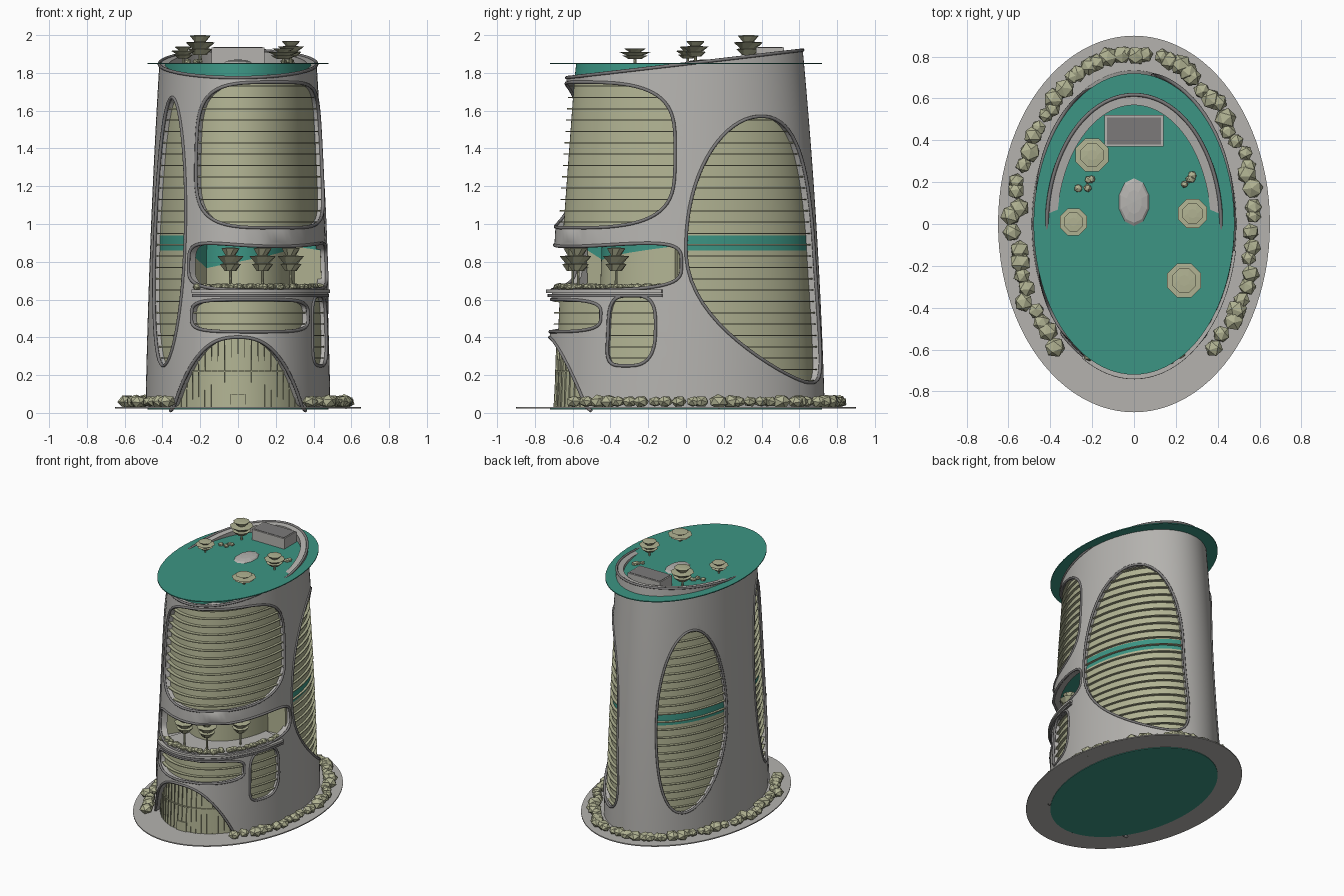
import bpy, bmesh, random
from math import sin, cos, pi, radians, copysign
from mathutils import Vector, Matrix, Euler
from mathutils.geometry import delaunay_2d_cdt

random.seed(4)
if "Cube" in bpy.data.objects:
    bpy.data.objects.remove(bpy.data.objects["Cube"])


def material(name, *colour):
    m = bpy.data.materials.new(name)
    m.use_nodes = True
    m.diffuse_color = (*colour, 1)
    m.node_tree.nodes["Principled BSDF"].inputs["Base Color"].default_value = (*colour, 1)
    return m


GREY = material("concrete grey", .46, .45, .43)
DARK = material("dark grey trim", .2, .195, .195)
OLIVE = material("pale olive", .44, .45, .29)
TEAL = material("teal", .045, .3, .23)


def finish(name, bm, mats, smooth=True, thickness=0):
    """Turn a bmesh into a named object."""
    bmesh.ops.recalc_face_normals(bm, faces=bm.faces)
    mesh = bpy.data.meshes.new(name)
    bm.to_mesh(mesh)
    bm.free()
    for m in mats:
        mesh.materials.append(m)
    ob = bpy.data.objects.new(name, mesh)
    bpy.context.collection.objects.link(ob)
    bpy.ops.object.select_all(action='DESELECT')
    bpy.context.view_layer.objects.active = ob
    ob.select_set(True)
    if thickness:
        mod = ob.modifiers.new("thickness", 'SOLIDIFY')
        mod.thickness, mod.offset = thickness, -1
        bpy.ops.object.modifier_apply(modifier=mod.name)
    if smooth:
        bpy.ops.object.shade_smooth_by_angle(angle=radians(35))


def surf(t, z, s=1):
    """Point on the tapered oval tower; t is degrees from the front towards +x."""
    h = z / 1.85
    k = s * (1 - .07 * h - .08 * h * h)
    return Vector((.49 * k * sin(radians(t)), -.735 * k * cos(radians(t)), z))


def crown(t):
    """Height of the slanted top edge."""
    return 1.848 - .073 * cos(radians(t))


def loft(name, rings, mats, start=-180, end=180, strips=None):
    """Skin a stack of (height, scale) rings around the tower."""
    n = max(2, round((end - start) / 3.75))
    angles = [start + (end - start) * i / n for i in range(n + 1)]
    value = lambda f, t: f(t) if callable(f) else f
    bm = bmesh.new()
    rows = [[bm.verts.new(surf(t, value(z, t), value(s, t))) for t in angles] for z, s in rings]
    for j, (low, high) in enumerate(zip(rows, rows[1:])):
        for i in range(n):
            face = bm.faces.new((low[i], low[i + 1], high[i + 1], high[i]))
            face.material_index = strips[j] if strips else 0
    bmesh.ops.remove_doubles(bm, verts=bm.verts, dist=1e-5)
    bmesh.ops.holes_fill(bm, edges=[e for e in bm.edges if e.is_boundary], sides=0)
    finish(name, bm, mats)


def band(name, low, high, inner, outer, mat, start=-180, end=180):
    rings = [(low, inner), (low, outer), (high, outer), (high, inner), (low, inner)]
    loft(name, rings, [mat], start, end)


def opening(left, right, low, high, power, kick=0, sag=0):
    """Rounded outline; kick swings its foot sideways, sag dips its top edge."""
    outline = []
    for i in range(72):
        a = 2 * pi * (i + .5) / 72
        u, v = (copysign(abs(w) ** (2 / power), w) for w in (cos(a), sin(a)))
        t = (left + right + (right - left) * u) / 2 + kick * min(v, 0) ** 2
        z = (low + high + (high - low) * v) / 2 - sag * (1 - u * u) * max(v, 0)
        outline.append(Vector((t, z)))
    return outline


def rim(name, path, closed=True):
    cu = bpy.data.curves.new(name, 'CURVE')
    cu.dimensions, cu.bevel_depth, cu.bevel_resolution = '3D', .009, 2
    line = cu.splines.new('POLY')
    line.points.add(len(path) - 1)
    for p, (t, z) in zip(line.points, path):
        p.co = (*surf(t, z), 1)
    line.use_cyclic_u = closed
    cu.materials.append(DARK)
    bpy.context.collection.objects.link(bpy.data.objects.new(name, cu))


# Window openings, entrance arch and their rims
openings = {
    "upper_front": opening(-30, 85, .98, 1.75, 3.8),
    "terrace": opening(-34, 88, .65, .93, 4, sag=.05),
    "lower_front": opening(-31, 51, .43, .6, 4),
    "small_side": opening(55, 77, .25, .62, 3.5, kick=-2),
    "left_front": opening(-72, -37, .25, 1.67, 2),
    "left_back": opening(-156, -102, .19, 1.57, 2, kick=-6),
    "right_back": opening(90, 166, .16, 1.57, 2.1, kick=27),
}
for name, outline in openings.items():
    rim(name + "_rim", outline)
arch = [Vector((44 * i / 20, .03 + .37 * (1 - abs(i / 20) ** 2.5))) for i in range(-20, 21)]
rim("entrance_arch_rim", [Vector((-47, .01)), *arch, Vector((47, .01))], False)
rim("crown_rim", [Vector((t, crown(t))) for t in range(-180, 180, 4)])


# Outer shell: triangulated flat with its openings, then wrapped round
def flat(t, z):
    return Vector((t / 100, (z - .03) / (crown(t) - .03) * 2))


def wrap(p):
    t = p.x * 100
    return surf(t, .03 + p.y / 2 * (crown(t) - .03))


def inside(p, poly):
    hit = False
    for a, b in zip(poly, poly[1:] + poly[:1]):
        if (a.y > p.y) != (b.y > p.y) and p.x < a.x + (p.y - a.y) * (b.x - a.x) / (b.y - a.y):
            hit = not hit
    return hit


holes = [[flat(*p) for p in outline] for outline in [*openings.values(), arch]]
points, edges = [], []
for hole in holes:
    first, n = len(points), len(hole)
    points += hole
    edges += [(first + i, first + (i + 1) % n) for i in range(n)]
grid = [Vector((1.8 * (i / 48 - 1), j / 14)) for i in range(97) for j in range(29)]
points += [p for p in grid if not any(inside(p, hole) for hole in holes)]
flat_verts, _, flat_faces = delaunay_2d_cdt(points, edges, [], 0, 1e-5)[:3]
bm = bmesh.new()
verts = [bm.verts.new(wrap(p)) for p in flat_verts]
for f in flat_faces:
    centre = sum((flat_verts[i] for i in f), Vector((0, 0))) / len(f)
    if not any(inside(centre, hole) for hole in holes):
        bm.faces.new([verts[i] for i in f])
bmesh.ops.remove_doubles(bm, verts=bm.verts, dist=1e-4)
finish("outer_shell", bm, [GREY], thickness=.05)


# Glazed core with a set-back terrace and teal floor bands
def setback(t):
    return .64 if -34 < t < 86 else .94


def teal_edge(t):
    return .8 + t / 1000 if -34 < t < 86 else .86


loft("glazed_core", [(.03, .945), (.64, .94), (.64, setback), (teal_edge, setback), (.94, setback),
                     (.94, .94), (1.76, .935), (1.85, .93)],
     [OLIVE, TEAL, GREY], strips=[0, 2, 0, 1, 1, 0, 1])

# Horizontal fins, leaving the entrance and terrace clear
for i in range(28):
    z = .11 + .06 * i
    span = (48, 312) if z < .42 else (89, 323) if .62 < z < .96 else (-180, 180)
    band("fin", z - .003, z + .003, .93, .975, OLIVE, *span)

# Entrance glazing bars and door
for i in range(-9, 10):
    band("entrance_mullion", .03, .41, .94, .952, OLIVE, i * 4.5 - .2, i * 4.5 + .2)
band("entrance_transom", .216, .224, .94, .954, OLIVE, -44, 44)
band("entrance_door", .03, .1, .94, .955, OLIVE, -5, 5)

# Terrace ledge
band("terrace_floor", .636, .652, .63, 1.045, GREY, -30, 80)
band("terrace_underside", .614, .63, .9, 1.03, DARK, -30, 80)


def placed(centre, size):
    return Matrix.Translation(centre) @ Matrix.Diagonal((*size, 1))


# Ground and roof plates
def oval(name, rx, ry, z, thick, mat):
    bm = bmesh.new()
    bmesh.ops.create_cone(bm, cap_ends=True, segments=96, radius1=1, radius2=1, depth=1,
                          matrix=placed((0, 0, z), (rx, ry, thick)))
    finish(name, bm, [mat])


oval("ground_plate", .65, .9, .026, .008, GREY)
oval("ground_underside", .48, .72, .021, .006, TEAL)
oval("roof_plate", .48, .72, 1.85, .007, TEAL)


# Roof plant box and skylight
def box(name, centre, size, mat):
    bm = bmesh.new()
    bmesh.ops.create_cube(bm, size=1, matrix=placed(centre, size))
    finish(name, bm, [mat], False)


box("plant_box", (0, .445, 1.892), (.28, .15, .085), GREY)
box("plant_box_lid", (0, .445, 1.935), (.26, .13, .004), DARK)
bm = bmesh.new()
bmesh.ops.create_uvsphere(bm, u_segments=10, v_segments=6, radius=1,
                          matrix=placed((0, .105, 1.853), (.075, .115, .018)))
finish("skylight", bm, [GREY], False)


# Trees with a thin trunk and tiers of faceted cups
def tree(x, y, z, radius, height, trunk, sides=8):
    profile = [(.1, 0), (.1, trunk)]
    tier = (height - trunk) / 3
    for k, width in enumerate((.8, 1, .7)):
        profile += [(width / 2, trunk + tier * k), (width, trunk + tier * (k + .9))]
    profile.append((.3, height))
    bm = bmesh.new()
    rows = []
    for j, (r, h) in enumerate(profile):
        angles = [2 * pi * (i + j % 2 / 2) / sides for i in range(sides)]
        rows.append([bm.verts.new((x + radius * r * cos(a), y + radius * r * sin(a), z + h)) for a in angles])
    for low, high in zip(rows, rows[1:]):
        for i in range(sides):
            bm.faces.new((low[i - 1], low[i], high[i], high[i - 1]))
    bm.faces.new(rows[-1])
    finish("tree", bm, [OLIVE], False)


for x, y, radius, height in [(-.2, .33, .085, .15), (-.29, .01, .07, .09), (.28, .05, .075, .12), (.24, -.27, .088, .08)]:
    tree(x, y, 1.85, radius, height, height * .3)
for x, y in [(-.04, -.6), (.13, -.57), (.28, -.37)]:
    tree(x, y, .65, .075, .225, .1)


# Shrubs
def shrubs(name, places, radius, scatter):
    bm = bmesh.new()
    for x, y, z in places:
        turn = Euler([random.uniform(0, 6) for _ in range(3)]).to_matrix().to_4x4()
        spot = (x + random.uniform(-scatter, scatter), y + random.uniform(-scatter, scatter), z)
        bmesh.ops.create_icosphere(bm, subdivisions=1, radius=radius * random.uniform(.8, 1.15),
                                   matrix=placed(spot, (1, 1, .75)) @ turn)
    finish(name, bm, [OLIVE], False)


ring = [radians(44 + i * 272 / 57) for i in range(58)]
shrubs("ground_shrubs", [(.57 * sin(a), -.8 * cos(a), .06) for a in ring], .047, .02)
shrubs("terrace_shrubs", [surf(t, .668, .96) for t in range(-28, 79, 2)], .024, .02)
shrubs("roof_shrubs", [(x, .21, 1.86) for x in (-.23, .26) for _ in range(4)], .02, .05)
